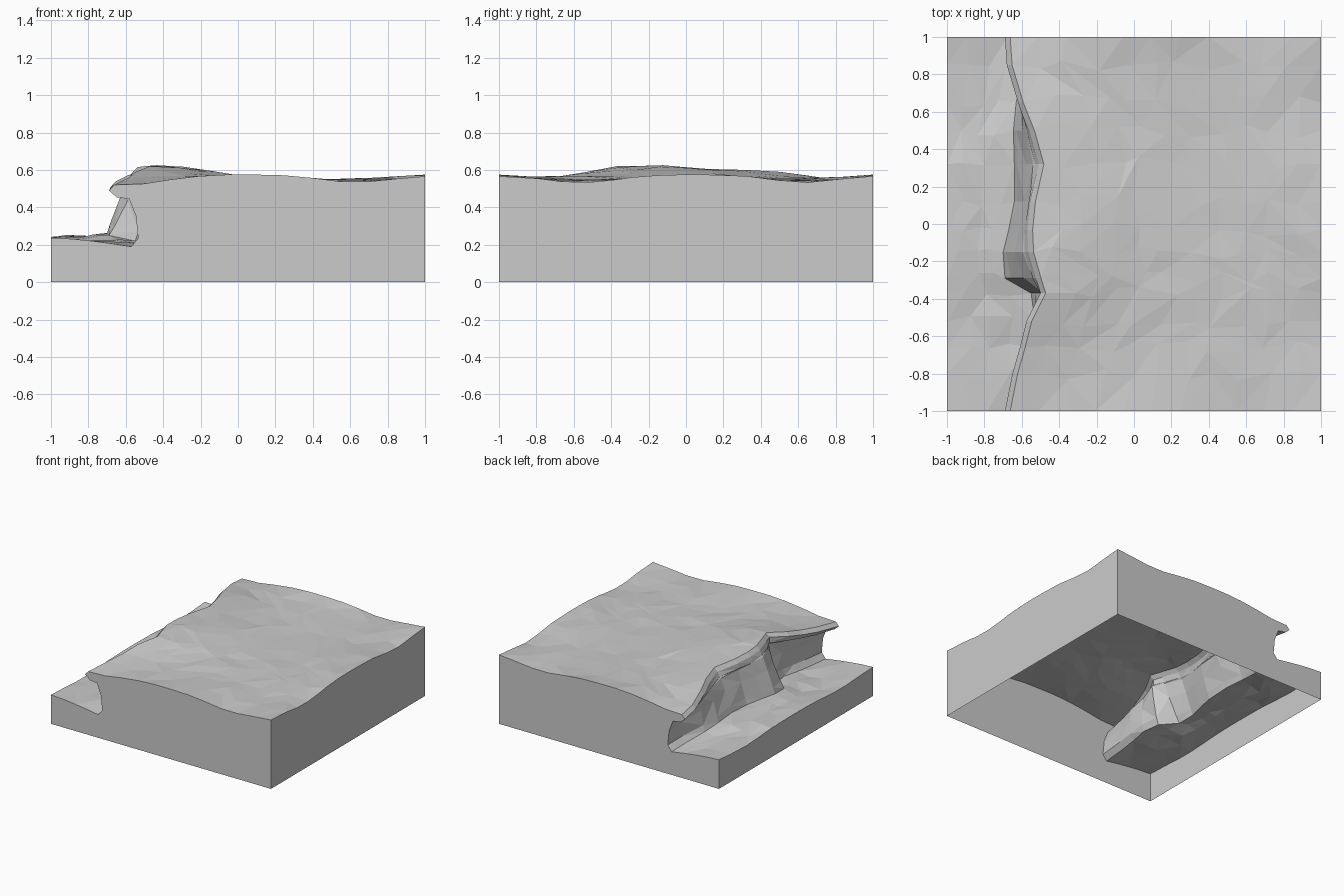
import bpy, bmesh, math, random

cube = bpy.data.objects.get("Cube")
if cube:
    bpy.data.objects.remove(cube, do_unlink=True)

random.seed(4)

# Rolling height along the block's outer edges
EDGE = [(-1, .565), (-.8, .55), (-.62, .527), (-.45, .535), (-.3, .56), (-.1, .575),
        (.1, .575), (.3, .57), (.45, .55), (.62, .525), (.8, .54), (1, .567)]

# Cliff stations: y, lip x, lip z, foot x, foot z, undercut depth
CLIFF = [(-1, -.69, .49, -.57, .19, .09), (-.8, -.65, .51, -.56, .2, .08),
         (-.66, -.61, .53, -.55, .21, .07), (-.52, -.575, .56, -.53, .22, .04),
         (-.37, -.5, .59, -.55, .22, .02), (-.29, -.525, .59, -.69, .25, .01),
         (-.15, -.565, .585, -.7, .26, -.01), (-.03, -.57, .58, -.67, .26, 0),
         (.12, -.555, .575, -.64, .26, .01), (.32, -.51, .57, -.64, .27, -.01),
         (.5, -.56, .56, -.645, .26, 0), (.65, -.62, .54, -.63, .24, .03),
         (.85, -.68, .51, -.59, .21, .08), (1, -.69, .49, -.57, .19, .09)]

# Wall shape: fraction of the rise, share of the undercut
WALL = [(.15, .6), (.55, 1), (.85, 1), (.88, .3), (1, 0)]
LOW_COLUMNS, TOP_COLUMNS = 4, 11


def lerp(a, b, t):
    return a + (b - a) * t


def edge_height(t):
    for (a, za), (b, zb) in zip(EDGE, EDGE[1:]):
        if t <= b:
            return lerp(za, zb, (t - a) / (b - a))
    return EDGE[-1][1]


def plateau_height(x, y):
    hump = math.exp(-((x + .35) / .35) ** 2 - ((y + .15) / .5) ** 2)
    inner = .547 + .072 * hump
    wx, wy = max(0, x) ** 4, abs(y) ** 4
    edge = (edge_height(x) * wy + edge_height(y) * wx) / (wx + wy + 1e-9)
    return lerp(inner, edge, max(wx, wy))


def jitter(amount, active):
    return random.uniform(-amount, amount) if active else 0


def cross_section(y, lip_x, lip_z, foot_x, foot_z, cut):
    inside = abs(y) < 1
    points = []
    # Low ground
    left_z = .23 + (edge_height(y) - .55) * .5
    for i in range(LOW_COLUMNS):
        u = i / LOW_COLUMNS
        free = inside and i > 0
        points.append((lerp(-1, foot_x, u) + jitter(.02, free), y + jitter(.03, free),
                       lerp(left_z, foot_z, u ** 1.5) + jitter(.01, free)))
    # Cliff face and lip
    points.append((foot_x, y, foot_z))
    for t, share in WALL:
        points.append((lerp(foot_x, lip_x, t) + cut * share, y, lerp(foot_z, lip_z, t)))
    # Plateau
    rim_x, rim_z = lip_x + .028, lip_z + .03
    step = rim_z - plateau_height(rim_x, y)
    for i in range(TOP_COLUMNS + 1):
        v = i / TOP_COLUMNS
        free = inside and 0 < i < TOP_COLUMNS
        x = lerp(rim_x, 1, v) + jitter(.04, free)
        yy = y + jitter(.04, free)
        z = plateau_height(x, yy) + step * max(0, 1 - 5 * v)
        points.append((x, yy, z + jitter(.005, free)))
    return points


# Faceted ground surface
bm = bmesh.new()
rows = [[bm.verts.new(p) for p in cross_section(*station)] for station in CLIFF]
for near, far in zip(rows, rows[1:]):
    for i in range(len(near) - 1):
        a, b, c, d = near[i], near[i + 1], far[i + 1], far[i]
        if random.random() < .5:
            bm.faces.new((a, b, c))
            bm.faces.new((a, c, d))
        else:
            bm.faces.new((a, b, d))
            bm.faces.new((b, c, d))

# Flat side walls, open underneath
corner = {(x, y): bm.verts.new((x, y, 0)) for x in (-1, 1) for y in (-1, 1)}
bm.faces.new(rows[0] + [corner[1, -1], corner[-1, -1]])
bm.faces.new(rows[-1] + [corner[1, 1], corner[-1, 1]])
bm.faces.new([r[0] for r in rows] + [corner[-1, 1], corner[-1, -1]])
bm.faces.new([r[-1] for r in rows] + [corner[1, 1], corner[1, -1]])
bmesh.ops.recalc_face_normals(bm, faces=bm.faces[:])

mesh = bpy.data.meshes.new("cliff_block")
bm.to_mesh(mesh)
bm.free()
block = bpy.data.objects.new("cliff_block", mesh)
bpy.context.collection.objects.link(block)

# Plain grey rock
rock = bpy.data.materials.new("rock_grey")
rock.use_nodes = True
grey = (.6, .6, .6, 1)
rock.diffuse_color = grey
rock.node_tree.nodes["Principled BSDF"].inputs["Base Color"].default_value = grey
mesh.materials.append(rock)
